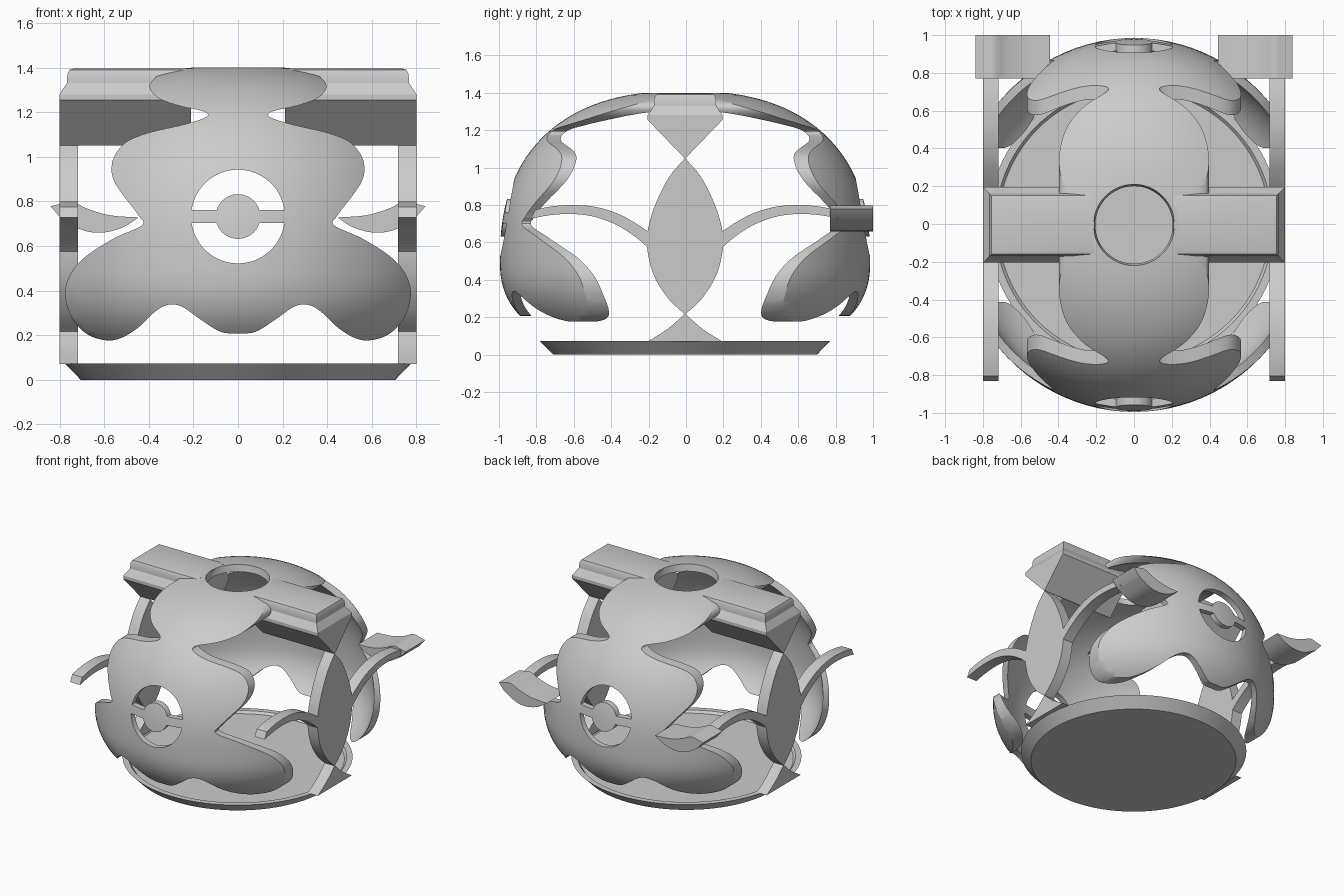
import bpy, bmesh, math
from mathutils import Vector

cube = bpy.data.objects.get("Cube")
if cube:
    bpy.data.objects.remove(cube, do_unlink=True)

OY = -0.005          # small fore-aft offset of the whole body
SHELL_Z = 0.5

grey = bpy.data.materials.new("light grey")
grey.use_nodes = True
grey.diffuse_color = (0.6, 0.6, 0.6, 1)
grey.node_tree.nodes["Principled BSDF"].inputs["Base Color"].default_value = (0.6, 0.6, 0.6, 1)


def finish(name, bm):
    bmesh.ops.recalc_face_normals(bm, faces=bm.faces)
    mesh = bpy.data.meshes.new(name)
    bm.to_mesh(mesh)
    bm.free()
    mesh.materials.append(grey)
    ob = bpy.data.objects.new(name, mesh)
    bpy.context.collection.objects.link(ob)
    return ob


def activate(ob):
    bpy.ops.object.select_all(action='DESELECT')
    ob.select_set(True)
    bpy.context.view_layer.objects.active = ob


def smooth(ob, angle=30):
    activate(ob)
    bpy.ops.object.shade_smooth_by_angle(angle=math.radians(angle))


def boolean(ob, cutter, operation):
    mod = ob.modifiers.new("cut", 'BOOLEAN')
    mod.operation, mod.solver, mod.object = operation, 'EXACT', cutter
    activate(ob)
    bpy.ops.object.modifier_apply(modifier=mod.name)
    bpy.data.objects.remove(cutter, do_unlink=True)


def spline(pts, closed=False, steps=6):
    """Catmull-Rom curve through 2D points."""
    p = [Vector(q) for q in pts]
    n = len(p)
    get = (lambda i: p[i % n]) if closed else (lambda i: p[max(0, min(n - 1, i))])
    out = []
    for i in range(n if closed else n - 1):
        a, b, c, d = (get(i + k) for k in (-1, 0, 1, 2))
        for s in range(steps):
            t = s / steps
            out.append(0.5 * (2 * b + (c - a) * t + (2 * a - 5 * b + 4 * c - d) * t ** 2
                              + (3 * b - a - 3 * c + d) * t ** 3))
    if not closed:
        out.append(p[-1])
    return out


def prism(name, outlines, axis, lo, hi):
    """Extrude 2D outlines along x (points are y, z) or y (points are x, z)."""
    bm = bmesh.new()
    for pts in outlines:
        ends = []
        for t in (lo, hi):
            ends.append([bm.verts.new((t, u, v) if axis == 'x' else (u, t, v)) for u, v in pts])
        bm.faces.new(ends[0])
        bm.faces.new(ends[1])
        for i in range(len(pts)):
            j = i - 1
            bm.faces.new((ends[0][j], ends[0][i], ends[1][i], ends[1][j]))
    return finish(name, bm)


def loft(name, rings):
    """Skin a stack of equal-length rings and cap both ends."""
    bm = bmesh.new()
    loops = [[bm.verts.new(p) for p in r] for r in rings]
    for a, b in zip(loops, loops[1:]):
        for i in range(len(a)):
            bm.faces.new((a[i - 1], a[i], b[i], b[i - 1]))
    bm.faces.new(loops[0])
    bm.faces.new(loops[-1])
    return finish(name, bm)


def circle(r, z, n=96):
    return [(r * math.cos(math.tau * i / n), OY + r * math.sin(math.tau * i / n), z)
            for i in range(n)]


def ball(name, rx, ry, up, down, power=2.4):
    """Rounded body, fuller than an ellipsoid in side section."""
    bm = bmesh.new()
    bmesh.ops.create_uvsphere(bm, u_segments=96, v_segments=64, radius=1)
    for v in bm.verts:
        flat = math.hypot(v.co.x, v.co.y)
        wide = flat ** (2 / power - 1) if flat > 1e-5 else 0
        high = abs(v.co.z) ** (2 / power)
        v.co = (v.co.x * wide * rx, OY + v.co.y * wide * ry,
                SHELL_Z + (high * up if v.co.z > 0 else -high * down))
    return finish(name, bm)


# Hollow body, trimmed to the lobed outline from front to back
shell = ball("lobed_shell", .95, .99, .91, .53)
boolean(shell, ball("hollow_cutter", .905, .95, .86, .49), 'DIFFERENCE')

half = [(0.08, .216), (.17, .272), (.25, .327), (.31, .337), (.37, .307), (.45, .232),
        (.53, .185), (.6, .178), (.68, .207), (.745, .278), (.775, .378), (.755, .467),
        (.69, .547), (.56, .632), (.43, .693), (.445, .735), (.478, .78), (.52, .835),
        (.555, .89), (.567, .945), (.553, 1.005), (.5, 1.067), (.4, 1.108), (.25, 1.143),
        (.16, 1.17), (.135, 1.19), (.17, 1.208), (.27, 1.23), (.36, 1.265),
        (.397, 1.315), (.365, 1.36), (.3, 1.388), (.23, 1.4)]
outline = [(0, .208)] + half + [(0, 1.4)] + [(-x, z) for x, z in reversed(half)]
outline = [(x, min(z, 1.4)) for x, z in spline(outline, closed=True)]
boolean(shell, prism("outline_cutter", [outline], 'y', -1.3, 1.3), 'INTERSECT')

# Tapered round opening in the crown
boolean(shell, loft("crown_cutter", [circle(.195, 1.3), circle(.235, 1.5)]), 'DIFFERENCE')

# Ring window: two half rings cut away, leaving a disc on a crossbar
def half_ring(sign, r_out=0.21, r_in=0.1, gap=0.03, n=32):
    pts = []
    for r, order in ((r_out, 1), (r_in, -1)):
        a = math.asin(gap / r)
        arc = [a + (math.pi - 2 * a) * i / n for i in range(n + 1)][::order]
        pts += [(r * math.cos(t), 0.732 + sign * r * math.sin(t)) for t in arc]
    return pts

boolean(shell, prism("window_cutter", [half_ring(1), half_ring(-1)], 'y', -1.3, 1.3),
        'DIFFERENCE')
smooth(shell)

# Round base with flared edge and shallow recess
base = loft("round_base", [circle(.705, 0), circle(.775, .072), circle(.735, .072),
                           circle(.72, .055)])
smooth(base)

# Crossbeam steps: outer x, half width, height (wedge below, moulding above)
steps = [(.8, .002, 1.05), (.8, .2, 1.255), (.8, .2, 1.28), (.767, .167, 1.33),
         (.765, .165, 1.37), (.755, .155, 1.39), (.735, .135, 1.396)]

# Outlines for the leaf plate, foot, arm and crescent
leaf_side = spline([(0, 1.05), (.085, .95), (.16, .8), (.2, .66), (.2, .55),
                    (.165, .42), (.09, .3), (0, .215)])
leaf = [(y + OY, z) for y, z in leaf_side] + [(OY - y, z) for y, z in leaf_side[-2:0:-1]]
foot_side = spline([(0, .22), (.09, .14), (.2, .07)])
foot = [(y + OY, z) for y, z in foot_side] + [(OY - y, z) for y, z in foot_side[:0:-1]]
arm_top = spline([(.18, .645), (.26, .7), (.36, .754), (.48, .79), (.6, .8),
                  (.71, .793), (.8, .775)])
arm_low = spline([(.18, .555), (.26, .625), (.36, .69), (.48, .736), (.6, .752),
                  (.72, .746), (.825, .727)])
arm = arm_top + arm_low[::-1]
wing = (spline([(.84, .778), (.79, .79), (.74, .797), (.67, .765), (.57, .737), (.445, .728)])
        + spline([(.445, .728), (.52, .682), (.61, .66), (.7, .672), (.795, .725)])[1:])

for side, s in (("left", 1), ("right", -1)):
    # Half crossbeam, ending at the crown opening
    smooth(loft(side + "_crossbeam", [[(s * x, OY + y, z) for x, y in
                ((.21, -hy), (hx, -hy), (hx, hy), (.21, hy))] for hx, hy, z in steps]), 25)
    span = sorted((s * .718, s * .8))
    smooth(prism(side + "_leaf_plate", [leaf], 'x', *span))
    smooth(prism(side + "_foot", [foot], 'x', *span))
    for end, d in (("front", -1), ("back", 1)):
        smooth(prism(f"{side}_{end}_arm", [[(OY + d * y, z) for y, z in arm]], 'x', *span))
    # Crescent block at the end of the back arm
    smooth(prism(side + "_crescent", [[(s * x, z) for x, z in wing]], 'y', .77, 1.0))
